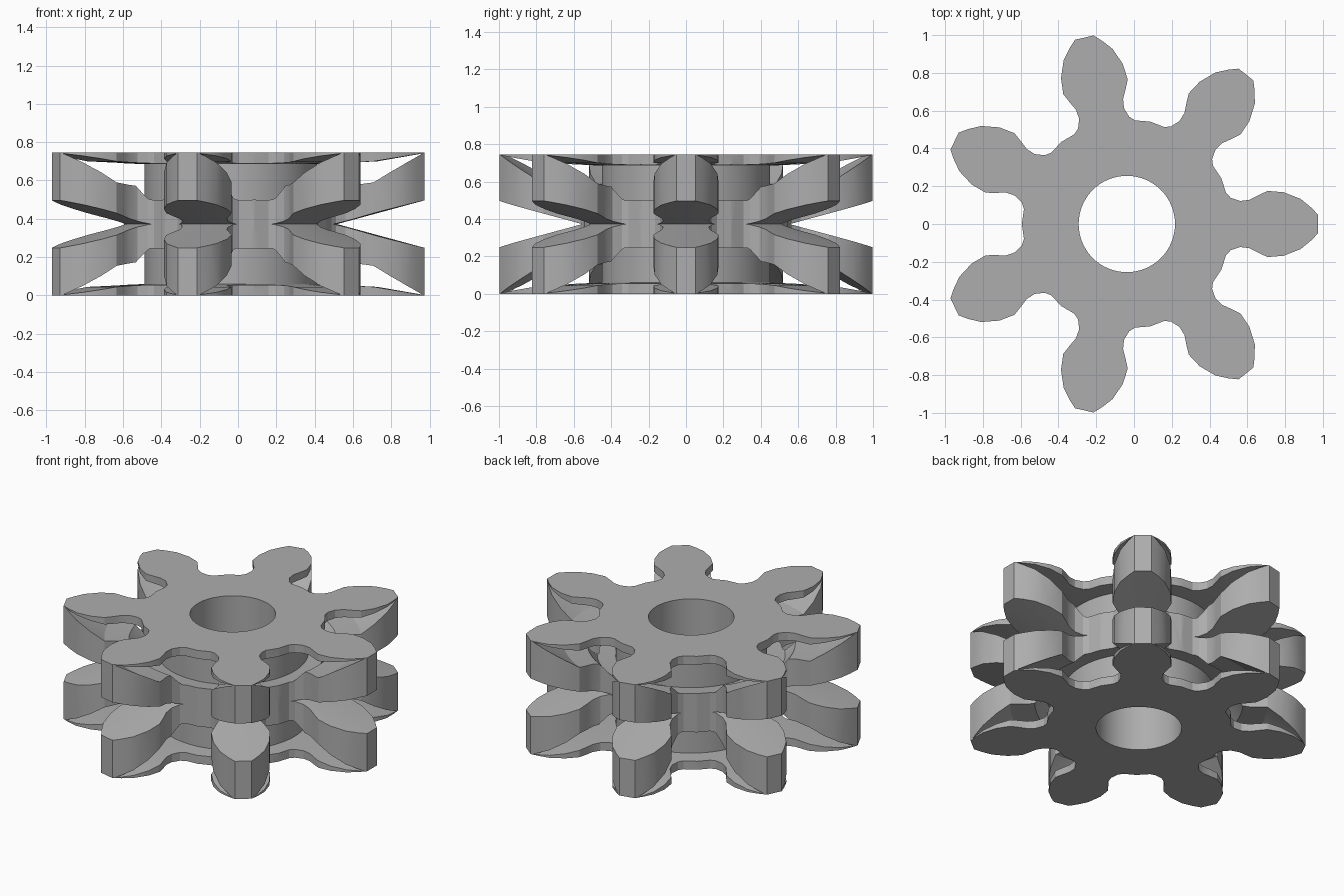
import bpy, bmesh, math
from mathutils import Matrix, Vector

cube = bpy.data.objects.get("Cube")
if cube:
    bpy.data.objects.remove(cube, do_unlink=True)

HEIGHT, MID, TEETH, CENTRE_X = 0.745, 0.3725, 7, -0.038

steel = bpy.data.materials.new("plain_grey")
steel.use_nodes = True
grey = (0.42, 0.42, 0.42, 1)
steel.diffuse_color = grey
steel.node_tree.nodes["Principled BSDF"].inputs["Base Color"].default_value = grey


def finish(name, bm):
    bmesh.ops.recalc_face_normals(bm, faces=bm.faces)
    mesh = bpy.data.meshes.new(name)
    bm.to_mesh(mesh)
    bm.free()
    mesh.materials.append(steel)
    obj = bpy.data.objects.new(name, mesh)
    bpy.context.collection.objects.link(obj)
    obj.location.x = CENTRE_X
    return obj


def extrude(name, outline, z0, z1):
    bm = bmesh.new()
    face = bm.faces.new([bm.verts.new((x, y, z0)) for x, y in outline])
    top = bmesh.ops.extrude_face_region(bm, geom=[face])["geom"]
    verts = [v for v in top if isinstance(v, bmesh.types.BMVert)]
    bmesh.ops.translate(bm, verts=verts, vec=(0, 0, z1 - z0))
    return finish(name, bm)


def ring(name, section, steps=112):
    """Revolve a closed (radius, height) section around z."""
    bm = bmesh.new()
    loops = []
    for i in range(steps):
        turn = Matrix.Rotation(math.tau * i / steps, 3, "Z")
        loops.append([bm.verts.new(turn @ Vector((r, 0, z))) for r, z in section])
    n = len(section)
    for i in range(steps):
        a, b = loops[i], loops[(i + 1) % steps]
        for j in range(n):
            k = (j + 1) % n
            bm.faces.new((a[j], a[k], b[k], b[j]))
    return finish(name, bm)


# Half a tooth from the valley to the tip, mirrored and repeated round the wheel
half = [(0.525, 0.165), (0.55, 0.139), (0.60, 0.122), (0.65, 0.128),
        (0.69, 0.149), (0.745, 0.175), (0.83, 0.168), (0.92, 0.133),
        (0.975, 0.088), (1.012, 0.05)]
tooth = [(x, -y) for x, y in half] + [(x, y) for x, y in reversed(half)]
outline = []
for i in range(TEETH):
    turn = Matrix.Rotation(math.tau * i / TEETH, 2)
    outline += [turn @ Vector(p) for p in tooth]
    valley = math.tau * (i + 0.5) / TEETH
    outline.append(Vector((math.cos(valley), math.sin(valley))) * 0.556)
wheel = extrude("toothed_wheel", outline, 0, HEIGHT)

# Centre bore
circle = [(0.255 * math.cos(math.tau * i / 64), 0.255 * math.sin(math.tau * i / 64))
          for i in range(64)]
cutters = [extrude("bore_cutter", circle, -0.1, HEIGHT + 0.1)]

# V groove between the two rows of teeth
cutters.append(ring("middle_groove_cutter",
                    [(0.555, MID), (1.2, MID - 0.175), (1.2, MID + 0.175)]))

# Undercut grooves beneath the end plates
groove = [(1.003, 0.741), (0.765, 0.70), (0.56, 0.69), (0.45, 0.685),
          (0.45, 0.49), (0.56, 0.5), (0.62, 0.572), (0.765, 0.59)]
cutters.append(ring("upper_groove_cutter", groove))
cutters.append(ring("lower_groove_cutter", [(r, HEIGHT - z) for r, z in groove]))

bpy.context.view_layer.objects.active = wheel
for cutter in cutters:
    cutter.hide_render = True
    cut = wheel.modifiers.new(cutter.name, "BOOLEAN")
    cut.operation, cut.solver, cut.object = "DIFFERENCE", "EXACT", cutter
    bpy.ops.object.modifier_apply(modifier=cut.name)
    bpy.data.objects.remove(cutter, do_unlink=True)

# Soft curves with crisp corners
bpy.ops.object.select_all(action="DESELECT")
wheel.select_set(True)
bpy.ops.object.shade_smooth_by_angle(angle=math.radians(25))
